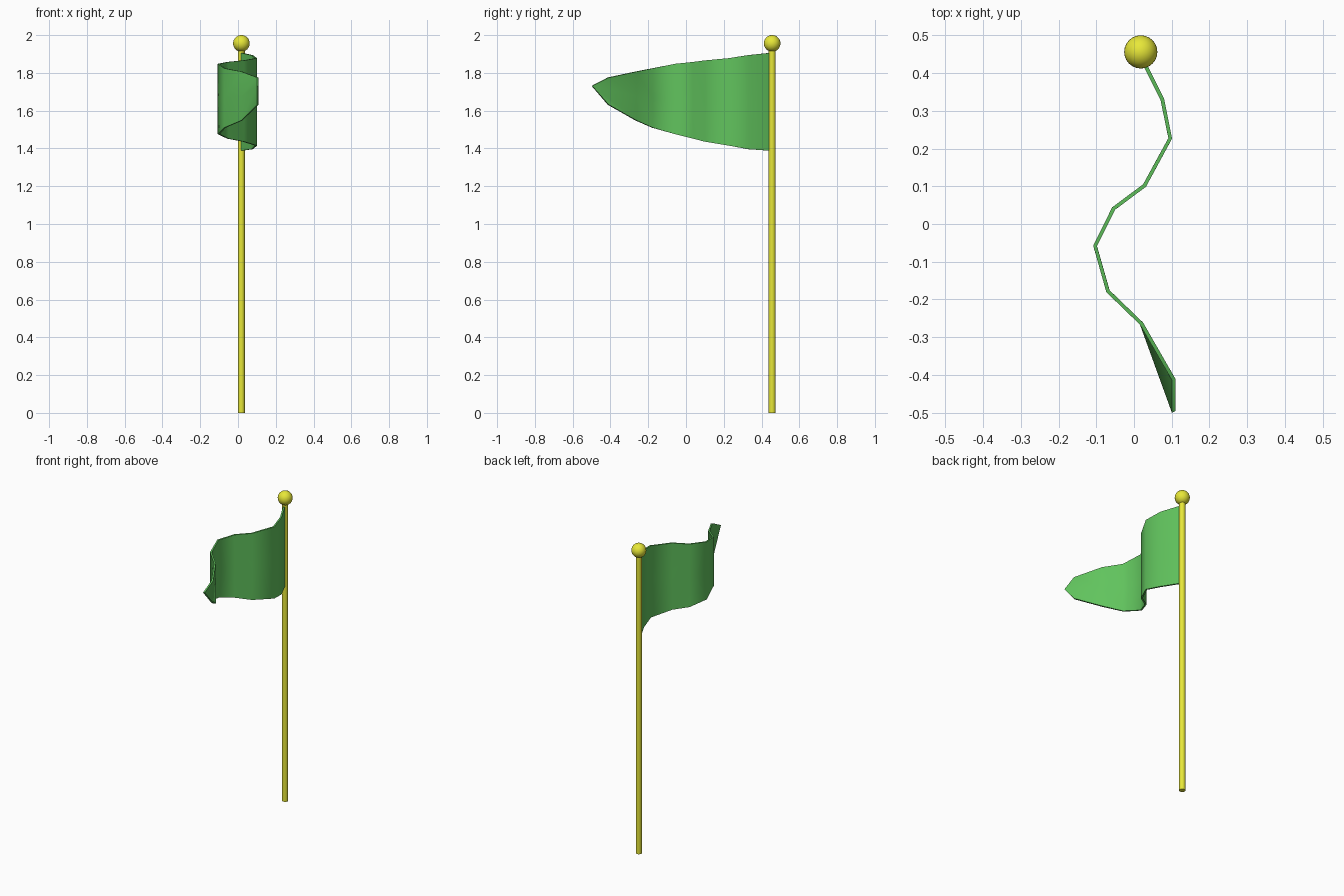
import bpy, bmesh

if "Cube" in bpy.data.objects:
    bpy.data.objects.remove(bpy.data.objects["Cube"])

def material(name, rgb):
    m = bpy.data.materials.new(name)
    m.diffuse_color = (*rgb, 1)
    m.use_nodes = True
    m.node_tree.nodes["Principled BSDF"].inputs["Base Color"].default_value = m.diffuse_color
    return m

yellow = material("yellow", (0.80, 0.80, 0.04))
green = material("green", (0.12, 0.55, 0.11))
PX, PY = 0.018, 0.456

def finish(obj, name, mat, angle):
    obj.name = name
    obj.data.materials.append(mat)
    bpy.ops.object.select_all(action='DESELECT')
    obj.select_set(True)
    bpy.context.view_layer.objects.active = obj
    bpy.ops.object.shade_smooth_by_angle(angle=angle)

# pole
bpy.ops.mesh.primitive_cylinder_add(vertices=16, radius=0.018, depth=1.93, location=(PX, PY, 0.965))
finish(bpy.context.object, "pole", yellow, 0.6)

# ball finial
bpy.ops.mesh.primitive_uv_sphere_add(segments=24, ring_count=16, radius=0.044, location=(PX, PY, 1.956))
finish(bpy.context.object, "finial_ball", yellow, 0.6)

# waving flag: columns of (x, y, bottom z, top z), each with a middle vertex
columns = [
    (0.018, 0.445, 1.388, 1.906), (0.075, 0.330, 1.396, 1.894),
    (0.096, 0.227, 1.415, 1.878), (0.028, 0.102, 1.436, 1.866),
    (-0.054, 0.041, 1.452, 1.858), (-0.103, -0.058, 1.476, 1.848),
    (-0.069, -0.178, 1.510, 1.824), (0.020, -0.264, 1.548, 1.807),
    (0.105, -0.412, 1.632, 1.775),
]
bm = bmesh.new()
rows = []
for i, (x, y, lo, hi) in enumerate(columns):
    last = i == len(columns) - 1
    mid = (x, -0.498, 1.731) if last else (x, y, (lo + hi) / 2)  # pointed tip
    rows.append([bm.verts.new(p) for p in ((x, y, lo), mid, (x, y, hi))])
for a, b in zip(rows, rows[1:]):
    for j in range(2):
        bm.faces.new((a[j], b[j], b[j + 1], a[j + 1]))
mesh = bpy.data.meshes.new("flag")
bm.to_mesh(mesh)
bm.free()
flag = bpy.data.objects.new("flag", mesh)
bpy.context.collection.objects.link(flag)
solid = flag.modifiers.new("thickness", 'SOLIDIFY')
solid.thickness = 0.01
solid.offset = 0
bpy.context.view_layer.objects.active = flag
bpy.ops.object.modifier_apply(modifier="thickness")
finish(flag, "flag", green, 1.05)
